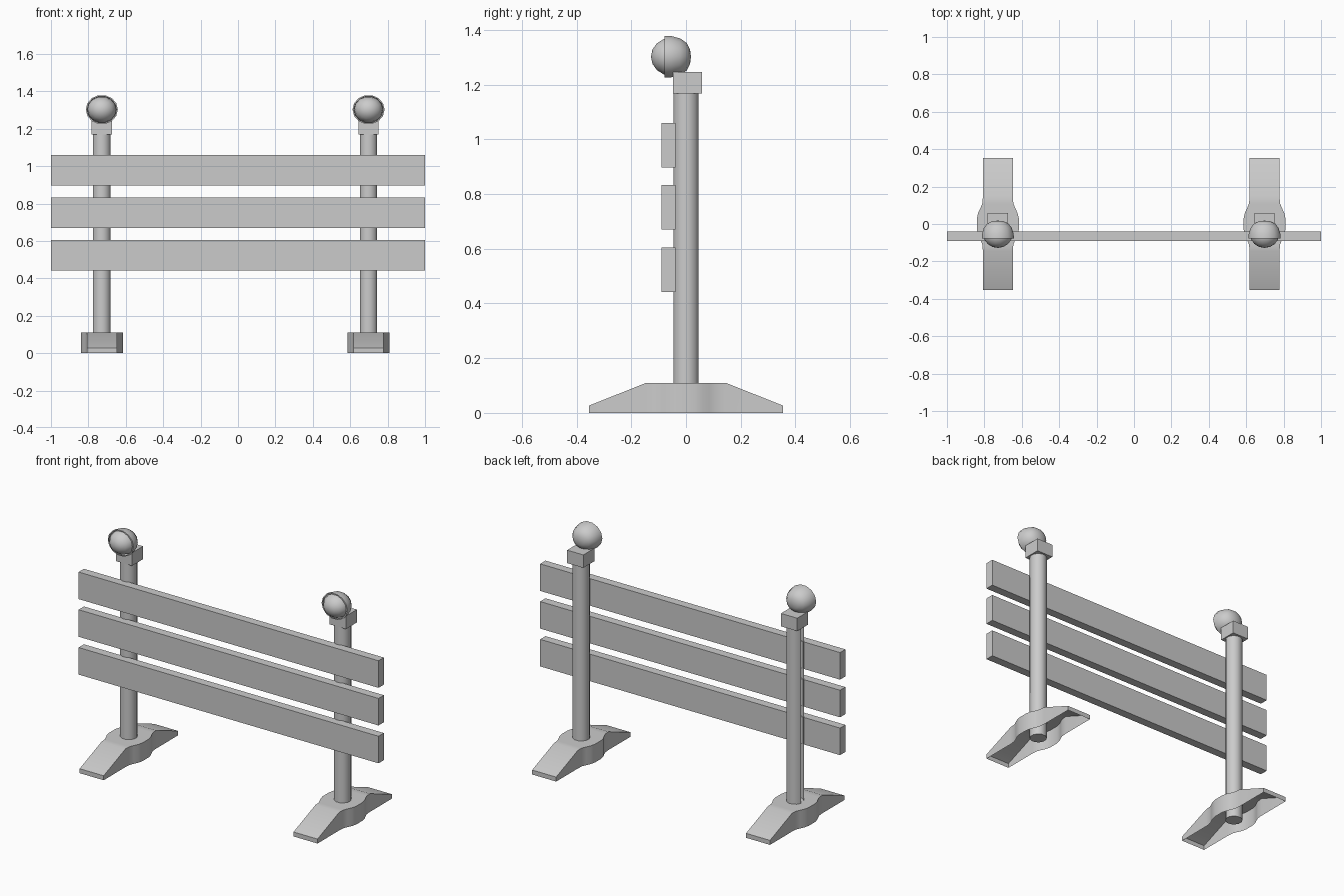
import bpy, bmesh, math
from mathutils import Matrix, Vector

if "Cube" in bpy.data.objects:
    bpy.data.objects.remove(bpy.data.objects["Cube"])

POSTS = {"left": -0.728, "right": 0.698}


def finish(name, bm, smooth=False, loc=(0, 0, 0)):
    bmesh.ops.recalc_face_normals(bm, faces=bm.faces[:])
    me = bpy.data.meshes.new(name)
    bm.to_mesh(me)
    bm.free()
    ob = bpy.data.objects.new(name, me)
    ob.location = loc
    bpy.context.collection.objects.link(ob)
    if smooth:
        bpy.ops.object.select_all(action='DESELECT')
        ob.select_set(True)
        bpy.context.view_layer.objects.active = ob
        bpy.ops.object.shade_smooth_by_angle(angle=math.radians(40))
    return ob


def box(name, lo, hi):
    lo, hi = Vector(lo), Vector(hi)
    bm = bmesh.new()
    bmesh.ops.create_cube(bm, size=1, matrix=Matrix.Translation((lo + hi) / 2)
                          @ Matrix.Diagonal((*(hi - lo), 1)))
    return finish(name, bm)


def foot(name, x):
    # stations along y: (y, half width, top height); open underneath
    half = [(0.354, 0.08, 0.027), (0.145, 0.08, 0.11), (0.11, 0.083, 0.11),
            (0.085, 0.093, 0.11), (0.06, 0.105, 0.11), (0.03, 0.112, 0.11)]
    stations = [(-y, w, h) for y, w, h in half] + half[::-1]
    bm = bmesh.new()
    rows = [[bm.verts.new(p) for p in ((-w, y, 0), (-w, y, h), (w, y, h), (w, y, 0))]
            for y, w, h in stations]
    for a, b in zip(rows, rows[1:]):
        for i in range(3):
            bm.faces.new((a[i], a[i + 1], b[i + 1], b[i]))
    bm.faces.new(rows[0])
    bm.faces.new(rows[-1])
    finish(name, bm, True, (x, 0, 0))


def post(name, x, slot):
    bm = bmesh.new()
    bmesh.ops.create_cone(bm, cap_ends=True, segments=12, radius1=0.048, radius2=0.048,
                          depth=1.165, matrix=Matrix.Translation((0, 0, 0.5875))
                          @ Matrix.Rotation(math.radians(15), 4, 'Z'))
    if slot:  # open strip on the outer side
        bm.normal_update()
        gap = [f for f in bm.faces if f.normal.x < -0.98]
        bmesh.ops.delete(bm, geom=gap, context='FACES')
    finish(name, bm, True, (x, 0, 0))


def turned(name, x, profile, sides=14):
    # spin (radius, y) profile about the y axis, slightly wider than tall
    bm = bmesh.new()
    vs = [bm.verts.new((r, y, 0)) for r, y in profile]
    es = [bm.edges.new(p) for p in zip(vs, vs[1:])]
    bmesh.ops.spin(bm, geom=vs + es, cent=(0, 0, 0), axis=(0, 1, 0),
                   angle=math.tau, steps=sides)
    bmesh.ops.remove_doubles(bm, verts=bm.verts[:], dist=1e-4)
    bmesh.ops.scale(bm, vec=(1.06, 1, 0.97), verts=bm.verts[:])
    finish(name, bm, True, (x, 0, 1.302))


# three rails across the front
for i, z in enumerate((0.442, 0.67, 0.897)):
    box(f"rail_{i + 1}", (-1, -0.09, z), (1, -0.039, z + 0.163))

for side, x in POSTS.items():
    foot(f"{side}_foot", x)
    post(f"{side}_post", x, side == "left")
    box(f"{side}_post_cap", (x - 0.054, -0.047, 1.168), (x + 0.054, 0.058, 1.246))
    # lamp lens: ball; lamp housing: cup behind it
    turned(f"{side}_lamp_lens", x, [(0.073 * math.sin(t * math.pi / 8),
           -0.055 - 0.073 * math.cos(t * math.pi / 8)) for t in range(9)])
    turned(f"{side}_lamp_housing", x, [(0.074, -0.078), (0.081, -0.078), (0.08, -0.055),
           (0.071, -0.022), (0.053, 0.003), (0.028, 0.015), (0, 0.018)])
